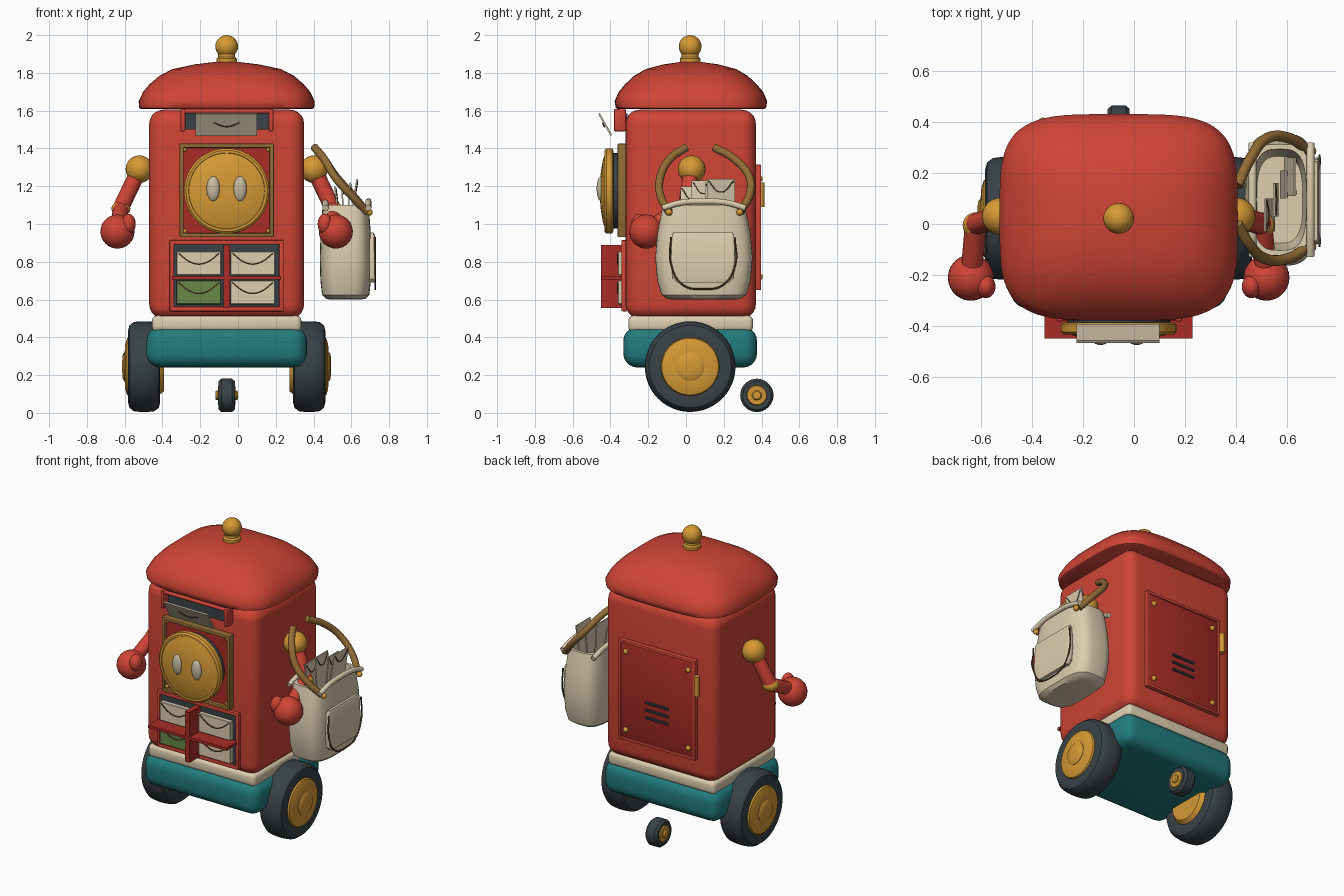
import bpy, bmesh, math
from mathutils import Vector, Matrix

if "Cube" in bpy.data.objects:
    bpy.data.objects.remove(bpy.data.objects["Cube"])

CX, CY = -0.06, 0.022


def material(name, rgb):
    m = bpy.data.materials.new(name)
    lin = [(c / 255 / 12.92) if c < 11 else ((c / 255 + 0.055) / 1.055) ** 2.4 for c in rgb]
    m.diffuse_color = (*lin, 1)
    m.use_nodes = True
    m.node_tree.nodes["Principled BSDF"].inputs["Base Color"].default_value = m.diffuse_color
    return m


RED = material("red", (207, 68, 54))
DARK_RED = material("dark red", (168, 44, 38))
TEAL = material("teal", (34, 124, 126))
CREAM = material("cream", (220, 205, 175))
GOLD = material("gold", (214, 154, 54))
BRONZE = material("bronze", (146, 108, 54))
SLATE = material("slate", (58, 66, 70))
GREEN = material("green", (104, 136, 72))
THREAD = material("thread brown", (98, 72, 44))
PAPER = material("paper", (200, 187, 160))


def finish(name, bm, mat, rot=None, loc=(0, 0, 0), angle=35):
    bmesh.ops.recalc_face_normals(bm, faces=bm.faces)
    if rot:
        bmesh.ops.transform(bm, matrix=rot, verts=bm.verts)
    bmesh.ops.translate(bm, vec=loc, verts=bm.verts)
    me = bpy.data.meshes.new(name)
    bm.to_mesh(me)
    bm.free()
    me.materials.append(mat)
    ob = bpy.data.objects.new(name, me)
    bpy.context.collection.objects.link(ob)
    smooth(ob, angle)
    return ob


def smooth(ob, angle=35):
    bpy.ops.object.select_all(action='DESELECT')
    ob.select_set(True)
    bpy.context.view_layer.objects.active = ob
    bpy.ops.object.shade_smooth_by_angle(angle=math.radians(angle))


def box(name, x, y, z, mat, bevel=0.0, seg=2, rot=None):
    """Box from (min, max) ranges; rot turns it about its centre."""
    bm = bmesh.new()
    bmesh.ops.create_cube(bm, size=1)
    size = [r[1] - r[0] for r in (x, y, z)]
    bmesh.ops.scale(bm, vec=size, verts=bm.verts)
    if bevel:
        bmesh.ops.bevel(bm, geom=bm.edges[:], offset=bevel, segments=seg, profile=0.5, affect='EDGES')
    return finish(name, bm, mat, rot, [sum(r) / 2 for r in (x, y, z)])


def ball(name, c, r, mat, scale=(1, 1, 1)):
    bm = bmesh.new()
    bmesh.ops.create_uvsphere(bm, u_segments=28, v_segments=16, radius=r)
    bmesh.ops.scale(bm, vec=scale, verts=bm.verts)
    return finish(name, bm, mat, None, c, 180)


def loft(name, rings, mat, rot=None, loc=(0, 0, 0), n=48, angle=35):
    """Stack of superellipse rings (height, half width, half depth, exponent), capped."""
    bm = bmesh.new()
    prev = None
    for h, a, b, e in rings:
        ring = []
        for i in range(n):
            t = 2 * math.pi * i / n
            c, s = math.cos(t), math.sin(t)
            ring.append(bm.verts.new((a * math.copysign(abs(c) ** (2 / e), c),
                                      b * math.copysign(abs(s) ** (2 / e), s), h)))
        if prev:
            for i in range(n):
                bm.faces.new((prev[i], prev[(i + 1) % n], ring[(i + 1) % n], ring[i]))
        else:
            bm.faces.new(ring[::-1])
        prev = ring
    bm.faces.new(prev)
    return finish(name, bm, mat, rot, loc, angle)


AXES = {'z': None, 'x': Matrix.Rotation(math.pi / 2, 4, 'Y'),
        '-x': Matrix.Rotation(-math.pi / 2, 4, 'Y'), '-y': Matrix.Rotation(math.pi / 2, 4, 'X'),
        'y': Matrix.Rotation(-math.pi / 2, 4, 'X')}


def lathe(name, profile, mat, axis, loc, n=40):
    """Turned part from (radius, height) points along an axis."""
    return loft(name, [(h, r, r, 2) for r, h in profile], mat, AXES[axis], loc, n)


def tube(name, pts, r, mat, curved=True, res=5):
    cu = bpy.data.curves.new(name, 'CURVE')
    cu.dimensions = '3D'
    cu.bevel_depth, cu.bevel_resolution, cu.use_fill_caps = r, res, True
    cu.resolution_u = 8
    sp = cu.splines.new('BEZIER' if curved else 'POLY')
    points = sp.bezier_points if curved else sp.points
    points.add(len(pts) - 1)
    for p, co in zip(points, pts):
        p.co = co if curved else (*co, 1)
        if curved:
            p.handle_left_type = p.handle_right_type = 'AUTO'
    cu.materials.append(mat)
    ob = bpy.data.objects.new(name, cu)
    bpy.context.collection.objects.link(ob)
    bpy.ops.object.select_all(action='DESELECT')
    ob.select_set(True)
    bpy.context.view_layer.objects.active = ob
    bpy.ops.object.convert(target='MESH')
    smooth(bpy.context.view_layer.objects.active, 50)


def frame(name, x, y, z, w, mat, bevel=0.006):
    for i, xs in enumerate(((x[0], x[0] + w), (x[1] - w, x[1]))):
        box(f"{name}_side_{i}", xs, y, z, mat, bevel)
    for i, zs in enumerate(((z[0], z[0] + w), (z[1] - w, z[1]))):
        box(f"{name}_rail_{i}", x, y, zs, mat, bevel)


# Body, trim band and base
box("body", (-0.47, 0.35), (-0.32, 0.37), (0.50, 1.605), RED, 0.075, 5)
box("trim_band", (-0.455, 0.335), (-0.305, 0.355), (0.43, 0.515), CREAM, 0.025, 3)
box("base", (-0.485, 0.365), (-0.332, 0.376), (0.24, 0.455), TEAL, 0.075, 5)

# Domed roof and finial
loft("roof", [(1.61, .455, .39, 4), (1.615, .463, .398, 4), (1.65, .466, .404, 4),
              (1.70, .442, .382, 3.8), (1.74, .408, .348, 3.6), (1.785, .355, .30, 3.3),
              (1.82, .288, .24, 3), (1.845, .17, .145, 2.6), (1.857, .07, .06, 2.2), (1.859, .005, .005, 2)],
     RED, loc=(CX, CY + 0.004, 0), n=64, angle=50)
lathe("finial_neck", [(.055, 1.84), (.055, 1.875), (.045, 1.885), (.045, 1.91)], GOLD, 'z', (CX, CY, 0))
ball("finial", (CX, CY, 1.94), 0.06, GOLD)

# Side wheels with domed hubs
for side, axis in ((-1, '-x'), (1, 'x')):
    hub = (CX + side * 0.437, CY, 0.245)
    lathe("tire", [(.14, -.08), (.19, -.085), (.218, -.078), (.236, -.055), (.24, -.02), (.24, .02),
                   (.236, .055), (.218, .078), (.19, .085), (.15, .08)], SLATE, axis, hub, 48)
    lathe("wheel_hub", [(.13, -.105), (.15, -.08), (.155, .082), (.15, .09), (.12, .10), (.075, .103)], GOLD, axis, hub)
    lathe("hub_cap", [(.075, .09), (.075, .106), (.065, .113), (.03, .116)], GOLD, axis, hub)

# Rear caster
caster = (CX, 0.375, 0.093)
lathe("caster_tire", [(.05, -.04), (.075, -.043), (.088, -.028), (.088, .028), (.075, .043), (.05, .04)], SLATE, 'x', caster)
lathe("caster_hub", [(.05, -.046), (.054, -.04), (.054, .04), (.05, .046)], GOLD, 'x', caster)
lathe("caster_axle", [(.02, -.06), (.026, -.052), (.026, .052), (.02, .06)], GOLD, 'x', caster)

# Arms
for side in (-1, 1):
    def P(dx, y, z):
        return (CX + side * dx, y, z)
    ball("shoulder", P(.462, .03, 1.29), .073, GOLD)
    tube("upper_arm", [P(.462, .03, 1.29), P(.558, 0, 1.09)], .043, RED, False)
    ball("elbow", P(.56, -.005, 1.08), .05, GOLD, (1, 1, .8))
    tube("forearm", [P(.56, -.01, 1.08), P(.577, -.2, .98)], .042, RED, False)
    ball("hand", P(.578, -.21, .96), .09, RED)
    ball("thumb", P(.52, -.245, 1.0), .045, RED, (.85, 1, 1.2))

# Face panel
frame("face_frame", (-.31, .19), (-.362, -.31), (.93, 1.425), .022, BRONZE)
box("face_plate", (-.295, .175), (-.342, -.31), (.94, 1.41), DARK_RED)
for x in (-.282, .162):
    for z in (.962, 1.395):
        ball("face_screw", (x, -.345, z), .012, GOLD)
face = (CX, 0, 1.175)
lathe("face_backing", [(.2, .33), (.2, .395)], SLATE, '-y', face, 48)
lathe("face_rim", [(.215, .385), (.226, .392), (.226, .422), (.215, .432), (.202, .432), (.2, .425)], GOLD, '-y', face, 48)
lathe("face_dome", [(.2, .42), (.2, .428), (.16, .441), (.1, .451), (.05, .455), (.005, .456)], GOLD, '-y', face, 48)
for x in (-.131, .011):
    ball("eye", (x, -.45, 1.187), .066, PAPER, (.53, .35, 1))

# Mail slot with tilted letter
box("slot", (-.29, .175), (-.335, -.31), (1.50, 1.585), SLATE)
for x in (-.305, .162):
    box("slot_post", (x, x + .026), (-.382, -.318), (1.49, 1.61), RED, .008)
tube("slot_rod", [(-.30, -.365, 1.597), (.18, -.365, 1.597)], .012, RED, False)
tilt = Matrix.Rotation(math.radians(29.5), 4, 'X')
box("slot_letter", (-.225, .1), (-.433, -.423), (1.461, 1.593), PAPER, rot=tilt)
tube("slot_letter_fold", [(-.13, -.441, 1.535), (-.06, -.433, 1.515), (.01, -.441, 1.535)], .004, THREAD, res=1)

# Pigeonholes with crossed shelves and envelopes
box("cubby_back", (-.355, .235), (-.327, -.31), (.545, .91), SLATE)
frame("cubby_frame", (-.362, .242), (-.342, -.31), (.538, .915), .024, RED)
box("cubby_divider", (-.077, -.043), (-.45, -.31), (.555, .89), DARK_RED)
box("cubby_shelf", (-.35, .228), (-.447, -.31), (.706, .724), DARK_RED)
for i, x in enumerate((-.325, -.04)):
    for j, z in enumerate((.575, .73)):
        mat = GREEN if (i, j) == (0, 0) else CREAM
        box("envelope", (x, x + .235), (-.36, -.33), (z, z + .125), mat, .003, 1)
        tube("envelope_flap", [(x + .01, -.361, z + .115), (x + .07, -.361, z + .07), (x + .117, -.361, z + .058),
                               (x + .165, -.361, z + .07), (x + .225, -.361, z + .115)], .0045, THREAD, res=1)

# Back service door
frame("door_frame", (-.345, .225), (.36, .398), (.65, 1.315), .02, RED)
box("door", (-.335, .215), (.36, .389), (.66, 1.305), DARK_RED, .005)
for z in (.84, .89, .94):
    box("vent", (-.145, .025), (.385, .397), (z - .008, z + .008), SLATE, .003, 1)
for x in (-.29, .17):
    for z in (.72, 1.24):
        ball("door_screw", (x, .391, z), .017, GOLD, (1, .9, 1))
tube("door_latch", [(-.358, .398, 1.09), (-.358, .398, 1.22)], .018, GOLD, False)

# Satchel
BX, BY = .57, .095
loft("satchel", [(.6, .08, .16, 3), (.604, .105, .195, 3.2), (.625, .125, .225, 3.5), (.7, .134, .247, 3.6),
                 (.82, .137, .258, 3.6), (.95, .133, .247, 3.6), (1.06, .125, .226, 3.6), (1.1, .122, .217, 3.6),
                 (1.1, .104, .198, 3.2), (.95, .10, .19, 3), (.85, .09, .17, 3)], CREAM, loc=(BX, BY, 0))
for x in (.463, .69):
    tube("satchel_rim", [(x, -.125, 1.085), (x, -.03, 1.112), (x, .095, 1.12), (x, .22, 1.112), (x, .315, 1.085)], .016, CREAM)
loft("satchel_pocket", [(.69, .014, .14, 6), (.71, .018, .16, 6), (.80, .019, .17, 6), (.94, .014, .165, 6), (.955, .008, .155, 6)],
     CREAM, loc=(.71, .09, 0))
tube("pocket_cord", [(.725, -.08, .93), (.726, -.08, .79), (.726, -.02, .68), (.726, .09, .655), (.726, .2, .68),
                     (.726, .262, .79), (.725, .258, .93)], .005, THREAD, res=1)

# Satchel handles and studs
tube("handle_front", [(.405, 0, 1.405), (.455, -.085, 1.345), (.52, -.138, 1.24), (.61, -.132, 1.14), (.68, -.09, 1.065)], .021, BRONZE)
tube("handle_back", [(.405, .15, 1.405), (.455, .255, 1.345), (.52, .335, 1.25), (.61, .335, 1.15), (.68, .29, 1.065)], .021, BRONZE)
for y in (-.09, .285):
    ball("handle_stud", (.695, y, 1.062), .018, GOLD)

# Letters fanned in the satchel
for x, y0, y1, top, deg in ((.53, -.03, .10, 1.20, -8), (.555, .03, .16, 1.23, -3),
                            (.585, .10, .21, 1.22, 4), (.61, .11, .26, 1.24, 9)):
    R = Matrix.Rotation(math.radians(deg), 4, 'Y')
    mid = Vector((x, (y0 + y1) / 2, top - .13))
    box("satchel_letter", (x - .004, x + .004), (y0, y1), (top - .26, top), CREAM, rot=R)
    w = (y1 - y0) / 2
    tube("letter_mark", [mid + R @ Vector((.005, u * w, v)) for u, v in ((-.9, .12), (0, .06), (.9, .12))], .0035, THREAD, res=1)
